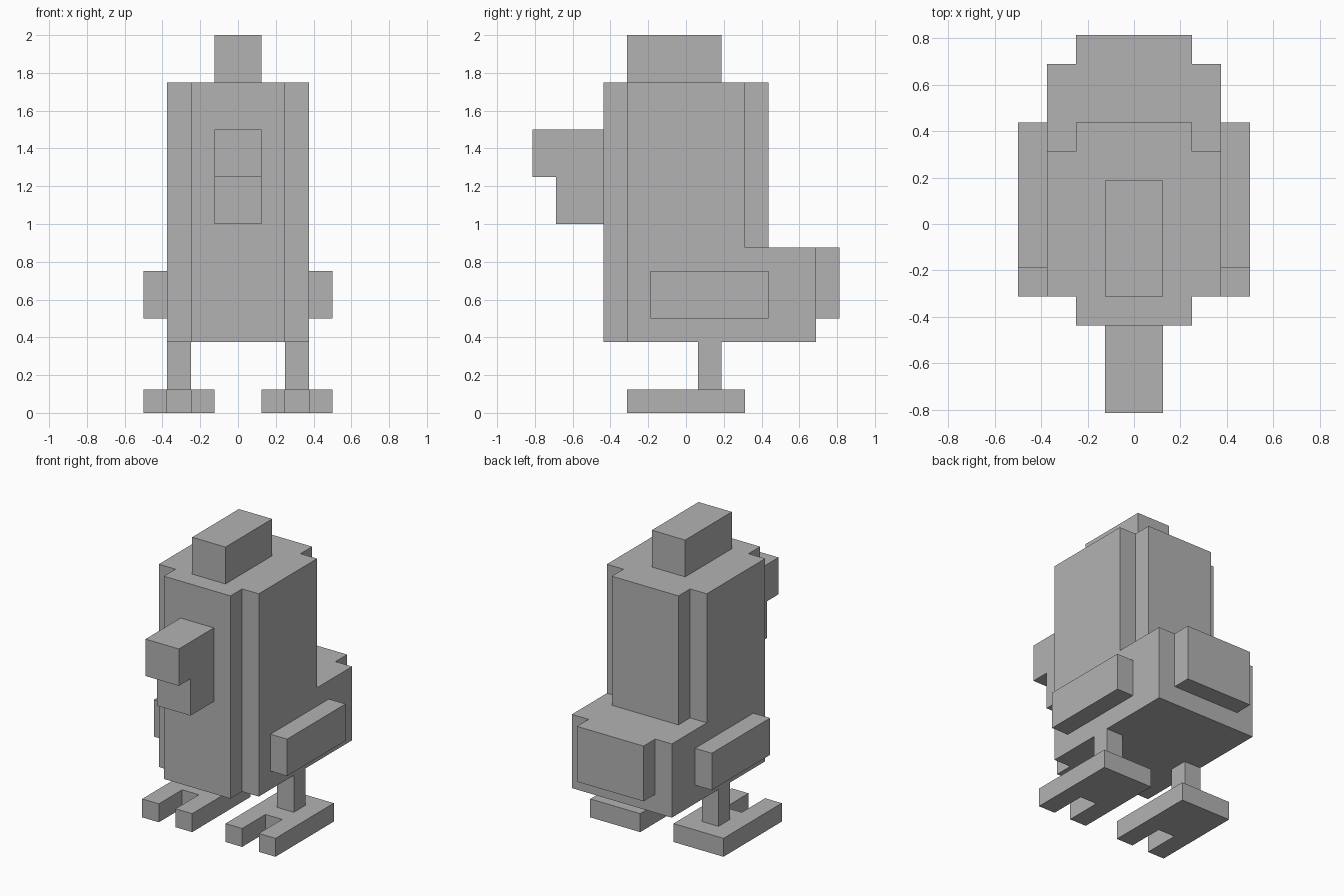
import bpy
import bmesh
from mathutils import Vector

cube = bpy.data.objects.get("Cube")
if cube:
    bpy.data.objects.remove(cube, do_unlink=True)

UNIT = 0.125  # one block of the blocky grid

grey = bpy.data.materials.new("plain grey")
grey.use_nodes = True
colour = (0.45, 0.45, 0.45, 1.0)
grey.diffuse_color = colour
grey.node_tree.nodes["Principled BSDF"].inputs["Base Color"].default_value = colour


def prism(name, outline, axis, low, high):
    """Extrude an outline in block units: (x, y) along z, or (y, z) along x."""
    def place(a, b, c):
        return Vector((a, b, c) if axis == "z" else (c, a, b)) * UNIT
    bm = bmesh.new()
    face = bm.faces.new([bm.verts.new(place(a, b, low)) for a, b in outline])
    grown = bmesh.ops.extrude_face_region(bm, geom=[face])
    moved = [g for g in grown["geom"] if isinstance(g, bmesh.types.BMVert)]
    bmesh.ops.translate(bm, verts=moved, vec=place(0, 0, high - low))
    bmesh.ops.recalc_face_normals(bm, faces=bm.faces)
    mesh = bpy.data.meshes.new(name)
    bm.to_mesh(mesh)
    bm.free()
    mesh.materials.append(grey)
    obj = bpy.data.objects.new(name, mesh)
    bpy.context.collection.objects.link(obj)
    return obj


def box(name, x, y, z):
    corners = [(x[0], y[0]), (x[1], y[0]), (x[1], y[1]), (x[0], y[1])]
    return prism(name, corners, "z", *z)


def symmetric(half):
    """Complete a right-hand outline with its mirror image in x."""
    return half + [(-x, y) for x, y in reversed(half)]


# Body: stepped front and back on top, wider rump below
chest = [(2, -3.5), (2, -2.5), (3, -2.5)]
prism("upper_body", symmetric(chest + [(3, 2.5), (2, 2.5), (2, 3.5)]), "z", 7, 14)
prism("lower_body", symmetric(chest + [(3, 5.5)]), "z", 3, 7)
box("tail", (-2, 2), (5.5, 6.5), (4, 7))

# Head: comb on top, beak with wattle beneath as one side profile
box("comb", (-1, 1), (-2.5, 1.5), (14, 16))
beak = [(-3.5, 8), (-5.5, 8), (-5.5, 10), (-6.5, 10), (-6.5, 12), (-3.5, 12)]
prism("beak_and_wattle", beak, "x", -1, 1)

# Wings, legs and two-toed feet on both sides
foot = [(1, -2.5), (2, -2.5), (2, -0.5), (3, -0.5),
        (3, -2.5), (4, -2.5), (4, 2.5), (1, 2.5)]
for side, s in (("left", 1), ("right", -1)):
    box(side + "_wing", (3 * s, 4 * s), (-1.5, 3.5), (4, 6))
    box(side + "_leg", (2 * s, 3 * s), (0.5, 1.5), (1, 3))
    prism(side + "_foot", [(x * s, y) for x, y in foot], "z", 0, 1)
